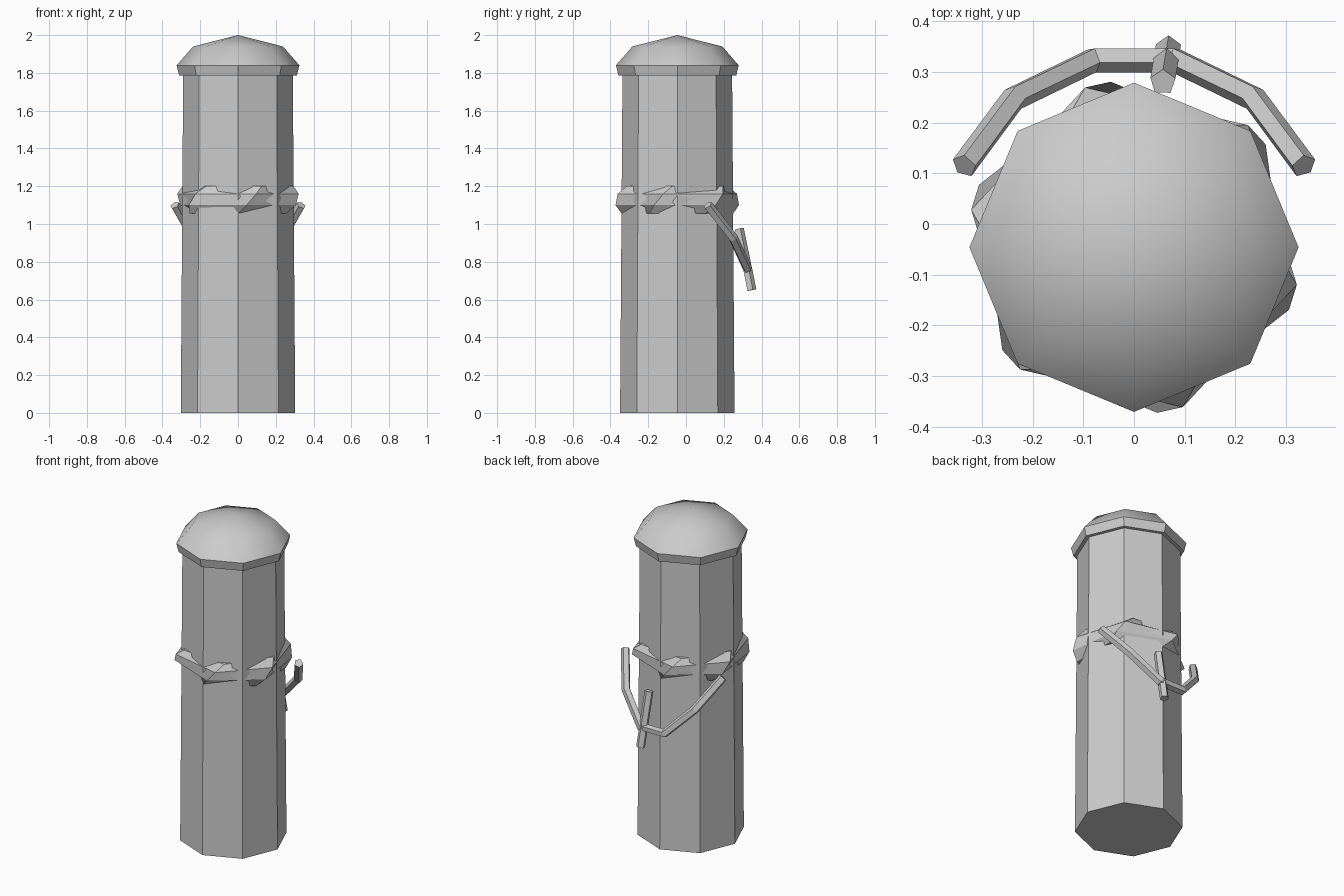
import bpy, bmesh
from math import cos, sin, pi, radians
from mathutils import Vector

if "Cube" in bpy.data.objects:
    bpy.data.objects.remove(bpy.data.objects["Cube"])

CY = -0.046  # post axis in y


def make_object(name, bm):
    bmesh.ops.recalc_face_normals(bm, faces=bm.faces)
    mesh = bpy.data.meshes.new(name)
    bm.to_mesh(mesh)
    bm.free()
    ob = bpy.data.objects.new(name, mesh)
    bpy.context.collection.objects.link(ob)
    return ob


def skin(bm, rings):
    """Bridge successive vertex rings and cap both ends."""
    vs = [[bm.verts.new(p) for p in ring] for ring in rings]
    n = len(vs[0])
    for a, b in zip(vs, vs[1:]):
        for i in range(n):
            j = (i + 1) % n
            bm.faces.new((a[i], a[j], b[j], b[i]))
    bm.faces.new(vs[0])
    bm.faces.new(vs[-1])


def ring(r, z, n=8, turn=0.0):
    return [(r * cos(2 * pi * i / n + turn), CY + r * sin(2 * pi * i / n + turn), z)
            for i in range(n)]


def tube(name, pts, r, n=5):
    """Sweep a small polygon along a path with mitred joints."""
    pts = [Vector(p) for p in pts]
    bm = bmesh.new()
    rings = []
    for i, p in enumerate(pts):
        t = (pts[min(i + 1, len(pts) - 1)] - pts[max(i - 1, 0)]).normalized()
        side = t.cross(Vector((0, 0.8, 0.6))).normalized()
        up = side.cross(t)
        rings.append([p + r * (cos(2 * pi * k / n) * up + sin(2 * pi * k / n) * side)
                      for k in range(n)])
    skin(bm, rings)
    return make_object(name, bm)


# Tapered octagonal post
bm = bmesh.new()
skin(bm, [ring(0.303, 0), ring(0.29, 1.82)])
make_object("post", bm)

# Domed cap with a flat lip
bm = bmesh.new()
skin(bm, [ring(0.312, 1.787), ring(0.325, 1.84), ring(0.238, 1.94)])
bm.faces.ensure_lookup_table()
bmesh.ops.poke(bm, faces=[bm.faces[-1]])
apex = max(bm.verts, key=lambda v: -(v.co.xy - Vector((0, CY))).length + v.co.z)
apex.co.z = 2.0
for f in bm.faces:
    f.smooth = f.calc_center_median().z > 1.85
make_object("cap", bm)

# Twisted six-sided rope wrap, sunk into the post
bm = bmesh.new()
profile = [(0.25, 1.055, -32), (0.295, 1.055, -30), (0.33, 1.10, -22),
           (0.33, 1.16, -13), (0.295, 1.20, -5), (0.25, 1.20, -3)]
skin(bm, [ring(r, z, 6, radians(a)) for r, z, a in profile])
make_object("rope_wrap", bm)

# Hanging rope behind the post, mirrored in x
half = [(0.335, 0.115, 1.10), (0.235, 0.25, 0.925), (0.08, 0.325, 0.765)]
tube("hanging_rope", half + [(-x, y, z) for x, y, z in reversed(half)], 0.026)

# Short peg across the hanging rope
tube("rope_peg", [(0.057, 0.28, 0.975), (0.068, 0.347, 0.65)], 0.026)
